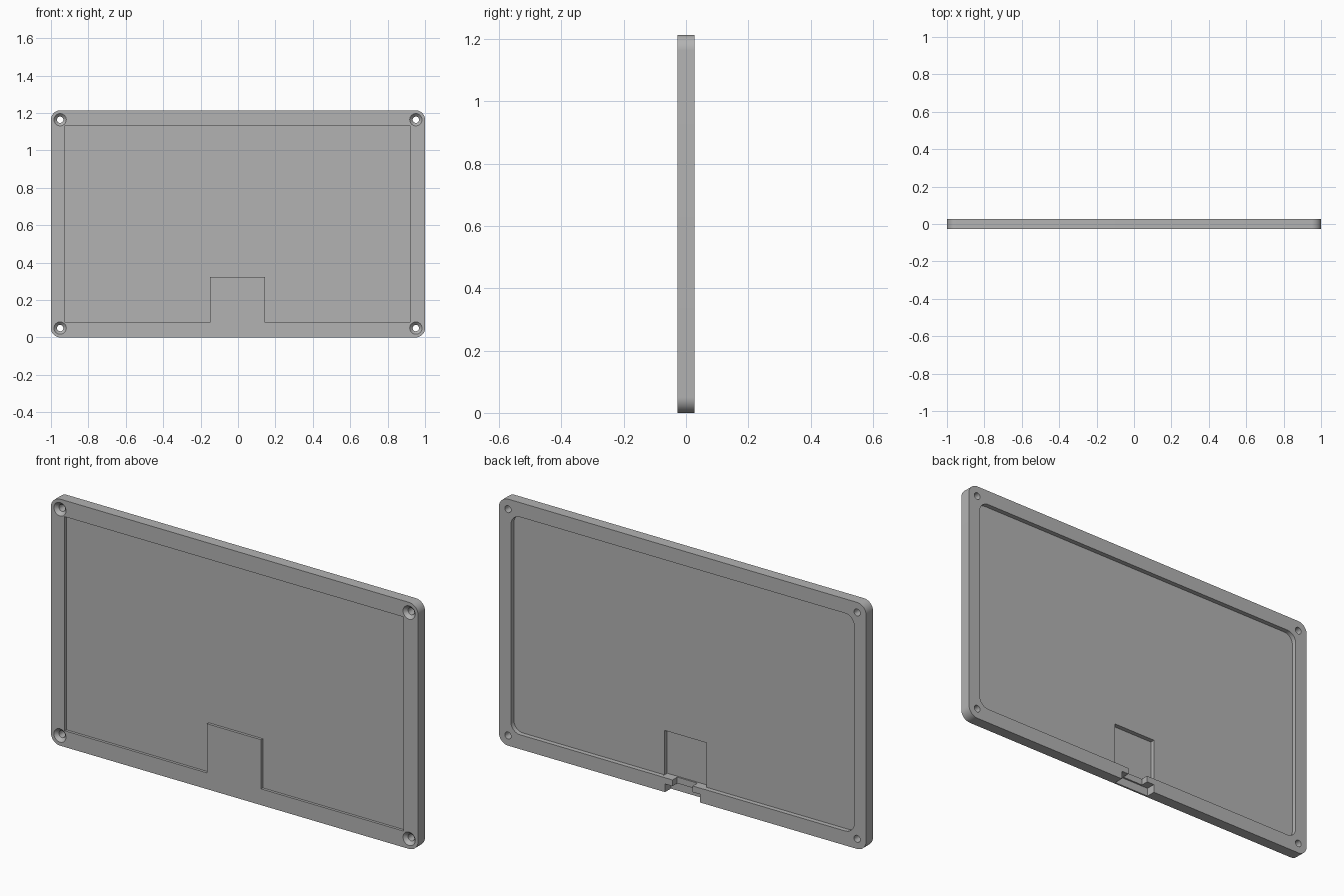
import bpy, bmesh, math
from mathutils import Matrix, Vector

cube = bpy.data.objects.get("Cube")
if cube:
    bpy.data.objects.remove(cube, do_unlink=True)

WIDTH, HEIGHT, HALF = 2.0, 1.214, 0.027

grey = bpy.data.materials.new("plain grey")
grey.use_nodes = True
colour = (0.45, 0.45, 0.45, 1)
grey.diffuse_color = colour
grey.node_tree.nodes["Principled BSDF"].inputs["Base Color"].default_value = colour


def add_object(name, bm):
    bmesh.ops.recalc_face_normals(bm, faces=bm.faces)
    mesh = bpy.data.meshes.new(name)
    bm.to_mesh(mesh)
    bm.free()
    mesh.materials.append(grey)
    obj = bpy.data.objects.new(name, mesh)
    bpy.context.collection.objects.link(obj)
    return obj


def prism(name, outline, y0, y1):
    """Extrude an x-z outline from y0 to y1."""
    bm = bmesh.new()
    face = bm.faces.new([bm.verts.new((x, y0, z)) for x, z in outline])
    extruded = bmesh.ops.extrude_face_region(bm, geom=[face])["geom"]
    verts = [v for v in extruded if isinstance(v, bmesh.types.BMVert)]
    bmesh.ops.translate(bm, verts=verts, vec=(0, y1 - y0, 0))
    return add_object(name, bm)


def rectangle(x0, x1, z0, z1):
    return [(x0, z0), (x1, z0), (x1, z1), (x0, z1)]


def rounded(x0, x1, z0, z1, r, steps=12):
    corners = [(x1 - r, z1 - r), (x0 + r, z1 - r), (x0 + r, z0 + r), (x1 - r, z0 + r)]
    points = []
    for i, (cx, cz) in enumerate(corners):
        for s in range(steps + 1):
            a = math.pi / 2 * (i + s / steps)
            points.append((cx + r * math.cos(a), cz + r * math.sin(a)))
    return points


def cone(name, x, z, y0, y1, r0, r1):
    """Round cutter along y, radius r0 at y0 and r1 at y1."""
    bm = bmesh.new()
    bmesh.ops.create_cone(bm, cap_ends=True, segments=32, radius1=r0, radius2=r1,
                          depth=y1 - y0)
    turn = Matrix.Rotation(-math.pi / 2, 4, "X")
    move = Matrix.Translation(Vector((x, (y0 + y1) / 2, z)))
    bmesh.ops.transform(bm, matrix=move @ turn, verts=bm.verts)
    return add_object(name, bm)


# Rounded cover plate
cover = prism("back_cover", rounded(-1, 1, 0, HEIGHT, 0.05), -HALF, HALF)
cutters = []

# Shallow front recess, stepping around the raised cable housing
front_outline = [(-0.925, 0.08), (-0.15, 0.08), (-0.15, 0.322), (0.145, 0.322),
                 (0.145, 0.08), (0.92, 0.08), (0.92, 1.134), (-0.925, 1.134)]
cutters.append(prism("front_recess_cutter", front_outline, -0.1, -0.014))

# Deep rounded back recess
cutters.append(prism("back_recess_cutter",
                     rounded(-0.935, 0.935, 0.071, 1.143, 0.05), 0.004, 0.1))

# Cable pocket, narrow neck and wider opening through the bottom rim
cutters.append(prism("pocket_cutter", rectangle(-0.115, 0.115, 0.0705, 0.29), -0.018, 0.1))
cutters.append(prism("neck_cutter", rectangle(-0.055, 0.055, 0.03, 0.08), -0.01, 0.1))
cutters.append(prism("opening_cutter", rectangle(-0.095, 0.095, -0.1, 0.04), -0.018, 0.1))

# Countersunk screw holes in the corners
for x in (-0.951, 0.951):
    for z in (0.05, HEIGHT - 0.05):
        cutters.append(cone("hole_cutter", x, z, -0.1, 0.1, 0.017, 0.017))
        cutters.append(cone("countersink_cutter", x, z, -HALF - 0.004, -0.009, 0.037, 0.015))

for cutter in cutters:
    cutter.hide_render = True
    mod = cover.modifiers.new(cutter.name, "BOOLEAN")
    mod.operation = "DIFFERENCE"
    mod.solver = "EXACT"
    mod.object = cutter

# Bake the cuts and drop the cutters
bpy.context.view_layer.update()
baked = bpy.data.meshes.new_from_object(
    cover.evaluated_get(bpy.context.evaluated_depsgraph_get()))
cover.modifiers.clear()
cover.data = baked
for cutter in cutters:
    bpy.data.objects.remove(cutter, do_unlink=True)

bpy.ops.object.select_all(action="DESELECT")
cover.select_set(True)
bpy.context.view_layer.objects.active = cover
bpy.ops.object.shade_smooth_by_angle(angle=math.radians(30))
